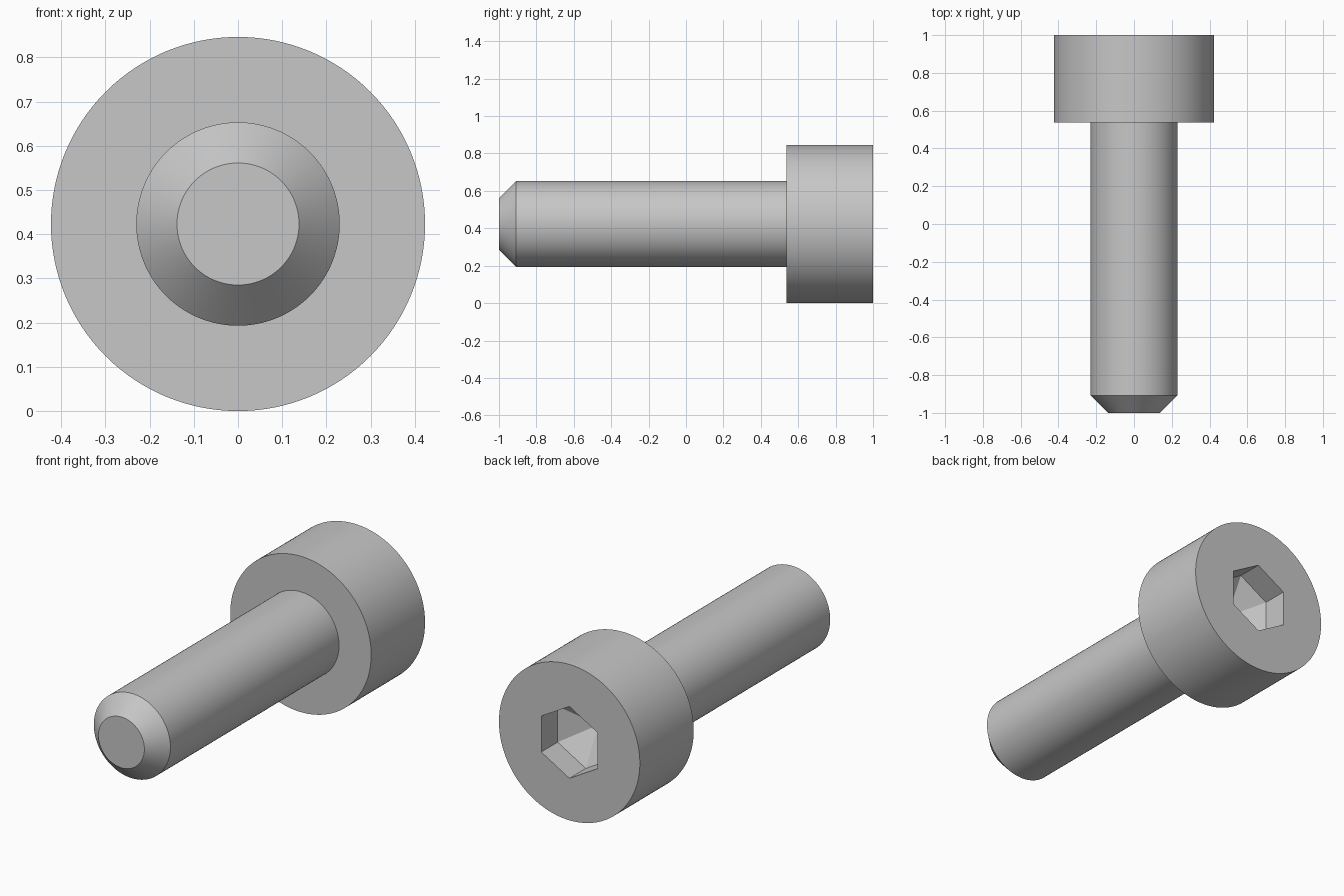
import bpy, bmesh, math
from mathutils import Matrix

cube = bpy.data.objects.get("Cube")
if cube:
    bpy.data.objects.remove(cube, do_unlink=True)

SIDES = 128
HEAD_R, SHAFT_R, TIP_R = 0.423, 0.23, 0.138
AXIS_Z = HEAD_R
UPRIGHT_TO_BACK = Matrix.Translation((0, 0, AXIS_Z)) @ Matrix.Rotation(-math.pi / 2, 4, "X")

steel = bpy.data.materials.new("steel grey")
steel.use_nodes = True
GREY = (0.57, 0.57, 0.57, 1)
steel.diffuse_color = GREY
steel.node_tree.nodes["Principled BSDF"].inputs["Base Color"].default_value = GREY


def lathe(name, profile, sides, start=0.0):
    """Turn (radius, height) points into a closed solid lying along y."""
    bm = bmesh.new()
    rings = []
    for radius, height in profile:
        if radius == 0:
            rings.append([bm.verts.new((0, 0, height))] * sides)
            continue
        angles = [start + 2 * math.pi * i / sides for i in range(sides)]
        rings.append([bm.verts.new((radius * math.cos(a), radius * math.sin(a), height))
                      for a in angles])
    for low, high in zip(rings, rings[1:]):
        for i in range(sides):
            j = (i + 1) % sides
            corners = dict.fromkeys((low[i], low[j], high[j], high[i]))
            bm.faces.new(list(corners))
    for ring in (rings[0], rings[-1]):
        if ring[0] is not ring[1]:
            bm.faces.new(ring)
    bmesh.ops.recalc_face_normals(bm, faces=bm.faces)
    bm.transform(UPRIGHT_TO_BACK)
    mesh = bpy.data.meshes.new(name)
    bm.to_mesh(mesh)
    bm.free()
    mesh.materials.append(steel)
    obj = bpy.data.objects.new(name, mesh)
    bpy.context.collection.objects.link(obj)
    return obj


# Chamfered shaft and cylindrical head in one turned solid
bolt = lathe("socket_head_bolt",
             [(TIP_R, -1), (SHAFT_R, -0.908), (SHAFT_R, 0.538), (HEAD_R, 0.538), (HEAD_R, 1)],
             SIDES)

# Hexagonal socket with a pointed floor, corners up and down
SOCKET_R, SOCKET_FLOOR = 0.195, 0.86
cutter = lathe("socket_cutter",
               [(0, SOCKET_FLOOR - 0.11), (SOCKET_R, SOCKET_FLOOR), (SOCKET_R, 1.1)],
               6, math.pi / 2)
cutter.hide_render = True

cut = bolt.modifiers.new("socket", "BOOLEAN")
cut.operation = "DIFFERENCE"
cut.solver = "EXACT"
cut.object = cutter
bpy.context.view_layer.objects.active = bolt
bolt.select_set(True)
bpy.ops.object.modifier_apply(modifier=cut.name)
bpy.data.objects.remove(cutter, do_unlink=True)

# Smooth round sides, crisp rims and socket
bpy.ops.object.shade_smooth_by_angle(angle=math.radians(30))
